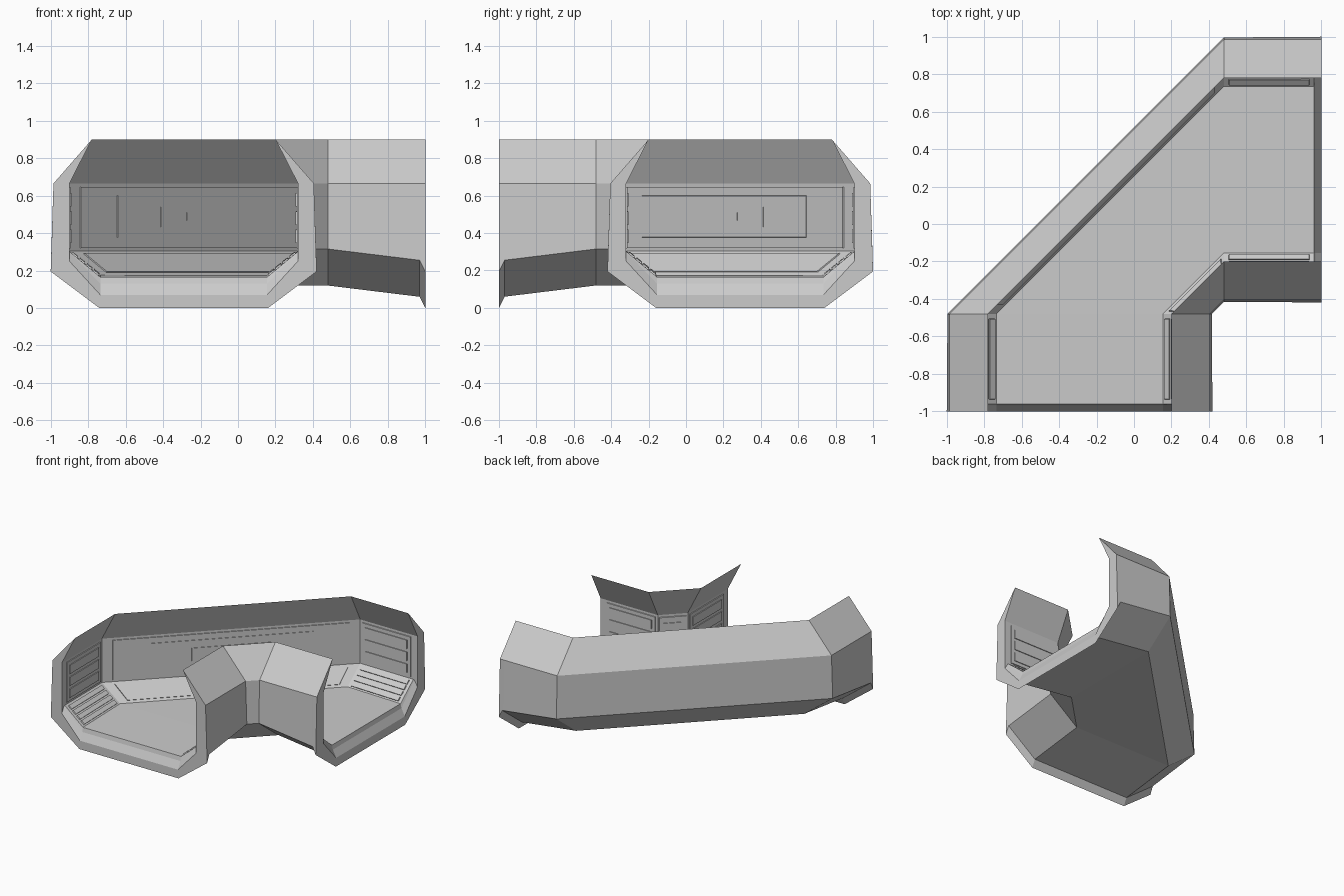
import bpy
from mathutils import Vector

if "Cube" in bpy.data.objects:
    bpy.data.objects.remove(bpy.data.objects["Cube"])

MID = -0.29  # centre line of the corridor cross-section

# Stations along the first arm: y, drop-in lift of the outer belly, inner wall foot z, floor z
ARM = [(-1.0, 0.0, 0.25, 0.07), (-0.97, 0.06, 0.30, 0.13),
       (-0.962, 0.061, 0.302, 0.165), (-0.48, 0.12, 0.305, 0.175)]
N = 2 * len(ARM)


def place(i, d, z):
    """Point at station i, offset d from the centre line; second half is mirrored on the diagonal."""
    u = MID + d
    if i < len(ARM):
        return Vector((u, ARM[i][0], z))
    return Vector((-ARM[N - 1 - i][0], -u, z))


def station(i):
    return ARM[min(i, N - 1 - i)]


def add_mesh(name, verts, faces):
    me = bpy.data.meshes.new(name)
    me.from_pydata([tuple(v) for v in verts], [], faces)
    me.update()
    ob = bpy.data.objects.new(name, me)
    bpy.context.collection.objects.link(ob)
    return ob


def sections(i):
    """Outer and inner half profiles, mirrored to full ones, left to right."""
    _, lift, foot, floor = station(i)
    outer = [(0.49, 0.9), (0.695, 0.665), (0.71 - lift * 0.03, 0.195 + lift), (0.45, lift)]
    inner = [(0.61, 0.665), (0.61, foot), (0.445, floor)]
    full = lambda h: [(-d, z) for d, z in h] + [(d, z) for d, z in reversed(h)]
    return full(outer), full(inner)


# Corridor shell: closed ring of points swept through all stations
verts, faces = [], []
for i in range(N):
    outer, inner = sections(i)
    verts += [place(i, d, z) for d, z in outer + inner[::-1]]
R = 14
for i in range(N - 1):
    for k in range(R):
        a, b = i * R + k, i * R + (k + 1) % R
        faces.append((a, b, b + R, a + R))
# End rims
for base, flip in ((0, False), ((N - 1) * R, True)):
    rim = [(0, 1, 13), (7, 8, 6)] + [(k, k + 1, 13 - k, 14 - k) for k in range(1, 6)]
    rim[1] = (6, 7, 8)
    for f in rim:
        f = tuple(base + k for k in f)
        faces.append(f if flip else f[::-1])
shell = add_mesh("corridor_shell", verts, faces)
import bmesh
bm = bmesh.new()
bm.from_mesh(shell.data)
bmesh.ops.recalc_face_normals(bm, faces=bm.faces[:])
bm.to_mesh(shell.data)
bm.free()


def slab(name, quad, u0, u1, v0, v1, h, inset=0.004, base=-0.004):
    """Raised panel on a quad (A,B along, D,C above), in 0..1 coordinates."""
    A, B, C, D = quad
    n = (B - A).cross(D - A).normalized()
    centre = (A + B + C + D) / 4
    # interior reference: corridor centre line, above the floor
    if n.dot(REF - centre) < 0:
        n = -n
    at = lambda u, v: A.lerp(B, u).lerp(D.lerp(C, u), v)
    low = [at(u, v) + n * base for u, v in ((u0, v0), (u1, v0), (u1, v1), (u0, v1))]
    mid = sum(low, Vector()) / 4
    top = [p + (mid - p).normalized() * inset + n * (h - base) for p in low]
    f = [(4, 5, 6, 7)] + [(k, (k + 1) % 4, 4 + (k + 1) % 4, 4 + k) for k in range(4)]
    if (top[1] - top[0]).cross(top[2] - top[0]).dot(n) < 0:
        f = [q[::-1] for q in f]
    add_mesh(name, low + top, f)


# Wall and skirt panels on both sides of the three segments
for i0, i1, part in ((2, 3, "front_arm"), (3, 4, "diagonal"), (4, 5, "right_arm")):
    REF = (place(i0, 0, 0.55) + place(i1, 0, 0.55)) / 2
    for k, side in ((0, "outer"), (5, "inner")):
        step = 1 if k == 0 else -1

        def pt(i, j):
            return place(i, *sections(i)[1][k + step * j])
        wall = [pt(i0, 1), pt(i1, 1), pt(i1, 0), pt(i0, 0)]
        skirt = [pt(i0, 2), pt(i1, 2), pt(i1, 1), pt(i0, 1)]
        tag = f"{part}_{side}"
        slab(tag + "_wall_panel", wall, 0.04, 0.96, 0.04, 0.95, 0.006)
        if part == "diagonal":
            # nested plates with a slot in the middle
            for j, (u, v0, v1) in enumerate(((0.32, 0.2, 0.82), (0.155, 0.35, 0.65), (0.056, 0.45, 0.57))):
                slab(f"{tag}_plate_{j}", wall, 0.5 - u, 0.5 + u, v0, v1, 0.010 + 0.004 * j)
            slab(tag + "_skirt_panel", skirt, 0.04, 0.96, 0.12, 0.88, 0.006)
        else:
            # horizontal rails and skirt steps
            for j in range(3):
                v = 0.12 + 0.27 * j
                slab(f"{tag}_rail_{j}", wall, 0.1, 0.9, v, v + 0.2, 0.012)
            for j in range(4):
                v = 0.06 + 0.23 * j
                slab(f"{tag}_skirt_step_{j}", skirt, 0.05, 0.95, v, v + 0.17, 0.008)
